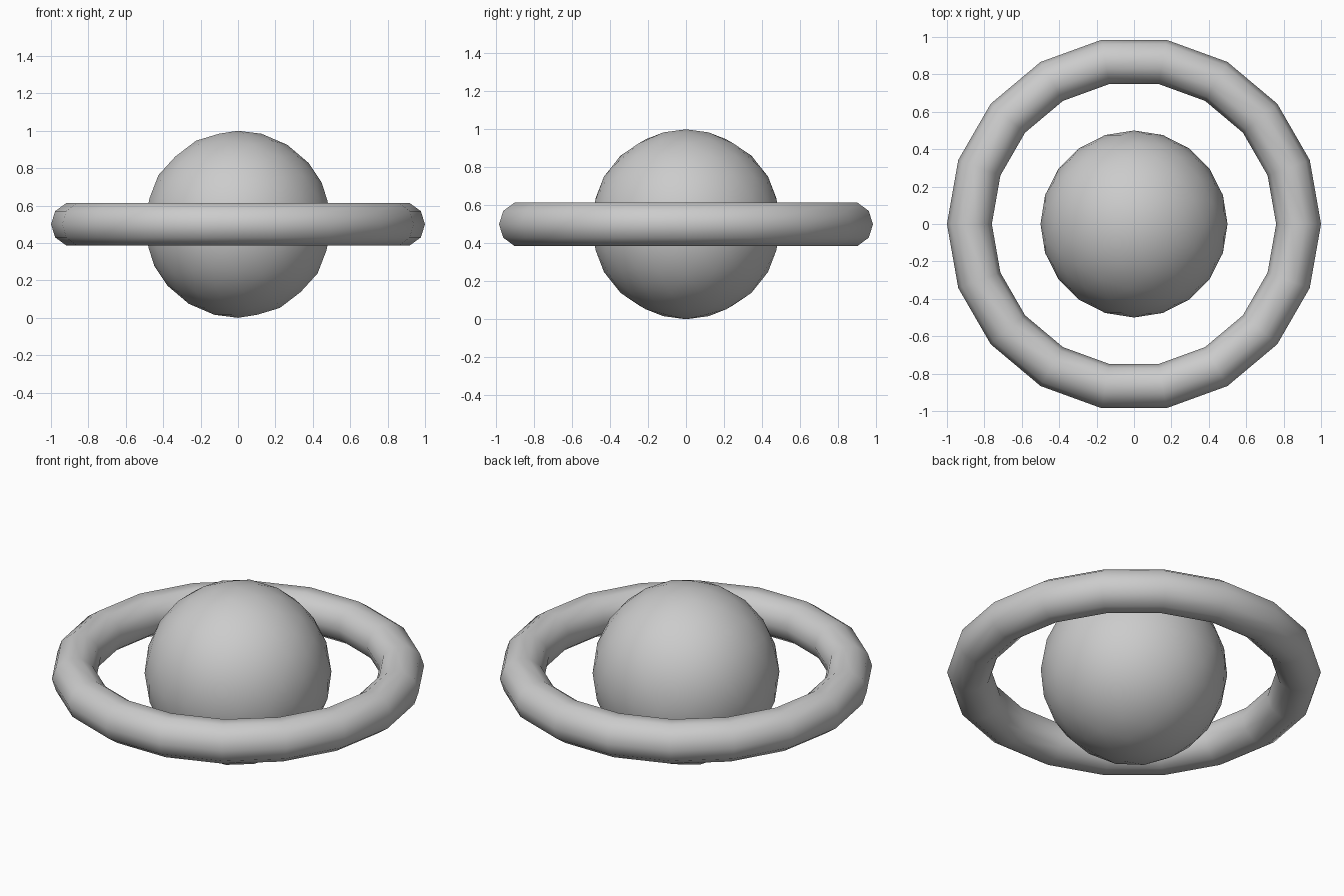
import bpy
import bmesh
from math import cos, sin, tau

if "Cube" in bpy.data.objects:
    bpy.data.objects.remove(bpy.data.objects["Cube"])

CENTRE_Z = 0.5


def finish(bm, name):
    """Turn a bmesh into a smooth-shaded object."""
    bmesh.ops.recalc_face_normals(bm, faces=bm.faces)
    for f in bm.faces:
        f.smooth = True
    mesh = bpy.data.meshes.new(name)
    bm.to_mesh(mesh)
    bm.free()
    obj = bpy.data.objects.new(name, mesh)
    obj.location.z = CENTRE_Z
    bpy.context.collection.objects.link(obj)
    return obj


# Planet ball
bm = bmesh.new()
bmesh.ops.create_icosphere(bm, subdivisions=3, radius=0.5)
finish(bm, "planet_ball")

# Ring around the ball: 18 segments, 10-sided tube
MAJOR, MINOR, SEGMENTS, SIDES = 0.88, 0.12, 18, 10
bm = bmesh.new()
loops = []
for i in range(SEGMENTS):
    a = tau * i / SEGMENTS
    loop = []
    for j in range(SIDES):
        b = tau * j / SIDES
        r = MAJOR + MINOR * cos(b)
        loop.append(bm.verts.new((r * cos(a), r * sin(a), MINOR * sin(b))))
    loops.append(loop)
for i in range(SEGMENTS):
    p, q = loops[i], loops[(i + 1) % SEGMENTS]
    for j in range(SIDES):
        k = (j + 1) % SIDES
        bm.faces.new((p[j], q[j], q[k], p[k]))
finish(bm, "ring")
